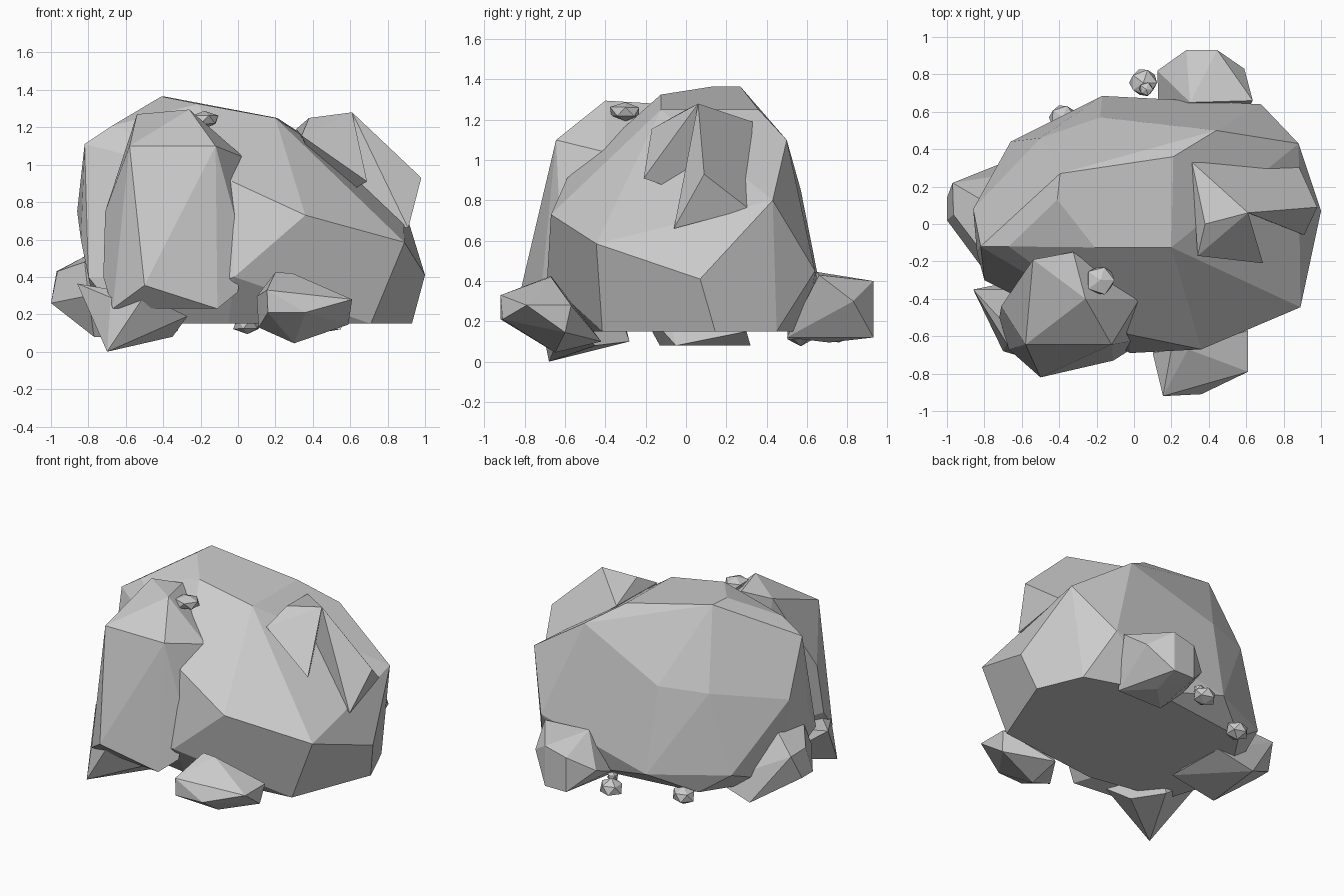
import bpy, bmesh, random
from mathutils import Vector

random.seed(4)


def rock(name, *point_groups):
    """Faceted stone: convex hull of a few corner points (one hull per group)."""
    mesh = bpy.data.meshes.new(name)
    for points in point_groups:
        bm = bmesh.new()
        for p in points:
            bm.verts.new(p)
        bmesh.ops.convex_hull(bm, input=bm.verts[:])
        loose = [v for v in bm.verts if not v.link_faces]
        bmesh.ops.delete(bm, geom=loose, context='VERTS')
        bmesh.ops.dissolve_limit(bm, angle_limit=0.1, verts=bm.verts[:], edges=bm.edges[:])
        bmesh.ops.recalc_face_normals(bm, faces=bm.faces[:])
        bm.from_mesh(mesh)
        bm.to_mesh(mesh)
        bm.free()
    obj = bpy.data.objects.new(name, mesh)
    bpy.context.collection.objects.link(obj)
    return obj


def pebble(name, centre, size):
    """Small icosahedral stone, slightly irregular."""
    bpy.ops.mesh.primitive_ico_sphere_add(subdivisions=1, radius=1, location=centre)
    obj = bpy.context.object
    obj.name = name
    for v in obj.data.vertices:
        s = random.uniform(0.9, 1.08)
        v.co = Vector([c * k * s for c, k in zip(v.co, size)])
    return obj


# Main boulder
rock("main_boulder", [
    (-.41, .13, 1.365), (-.395, .27, 1.365), (-.21, -.125, 1.325), (.2, -.125, 1.25),
    (.21, .36, 1.25), (.44, .5, 1.1), (-.18, .57, .85), (-.5, .46, .84),
    (-.67, -.12, 1.21), (-.82, -.12, 1.11), (-.86, .08, .75), (-.84, -.15, .6),
    (.88, .43, .8), (.68, .64, .45), (-.17, .685, .27), (-.66, .44, .3),
    (1.0, .07, .41), (.89, -.445, .585), (.36, -.67, .73), (-.03, -.59, .91),
    (-.02, -.69, .4), (.93, .145, .15), (.71, -.415, .15), (-.05, -.5, .15),
    (-.6, -.4, .15), (-.75, .05, .15), (-.45, .5, .15), (.35, .6, .15), (.8, .45, .15),
    (-.8, -.3, .4)])

# Stone on the upper right: two ridges with a notch between them
ridge_top, ridge_back = (.61, .06, 1.28), (.31, .33, 1.19)
rock("right_upper_stone",
     [ridge_top, ridge_back, (.69, -.21, .91), (.34, -.17, 1.155), (.38, 0, 1.25), (.5, .1, .8)],
     [ridge_top, ridge_back, (.98, .09, .93), (.88, .31, .76), (.91, -.06, .66), (.5, .1, .8)])

# Tall stone leaning on the front left
rock("front_left_tall_stone", [
    (-.58, -.645, 1.1), (-.12, -.645, 1.1), (-.54, -.19, 1.27), (-.26, -.4, 1.295),
    (-.325, -.15, 1.28), (.03, -.4, 1.04), (-.5, -.82, .355), (-.11, -.73, .23),
    (0, -.66, .32), (.025, -.62, .57), (-.67, -.67, .23), (-.71, -.44, .75),
    (-.72, -.5, .4), (-.4, -.2, .3)])

# Low stones around the foot
rock("front_low_stone", [
    (.155, -.92, .33), (.16, -.92, .21), (.36, -.91, .21), (.61, -.79, .28),
    (.61, -.57, .28), (.59, -.6, .145), (.3, -.65, .045), (.11, -.7, .13),
    (.1, -.69, .295), (.2, -.67, .425), (.29, -.67, .42), (.3, -.42, .1)])
rock("front_left_low_stone", [
    (-.7, -.68, 0), (-.68, -.64, .29), (-.5, -.74, .3), (-.27, -.6, .19),
    (-.35, -.45, .08), (-.86, -.35, .365), (-.5, -.28, .1), (-.55, -.35, .3)])
rock("left_low_stone", [
    (-1, .14, .26), (-1, .02, .26), (-.97, .22, .43), (-.965, .05, .43),
    (-.82, -.14, .48), (-.8, -.25, .3), (-.77, -.13, .08), (-.72, .32, .08),
    (-.36, -.05, .08), (-.45, .3, .15), (-.8, .12, .52)])
rock("back_low_stone", [
    (.28, .93, .36), (.445, .93, .4), (.445, .93, .12), (.28, .93, .12),
    (.59, .83, .3), (.635, .66, .43), (.125, .82, .27), (.3, .65, .445),
    (.13, .65, .2), (.4, .71, .095), (.55, .5, .12), (.2, .5, .12)])

# Pebbles
pebble("top_pebble", (-.18, -.3, 1.24), (.085, .085, .05))
pebble("back_pebble", (.05, .755, .15), (.08, .08, .06))
pebble("back_tiny_pebble", (.065, .72, .21), (.04, .04, .03))
pebble("back_left_pebble", (-.38, .57, .14), (.08, .075, .06))
